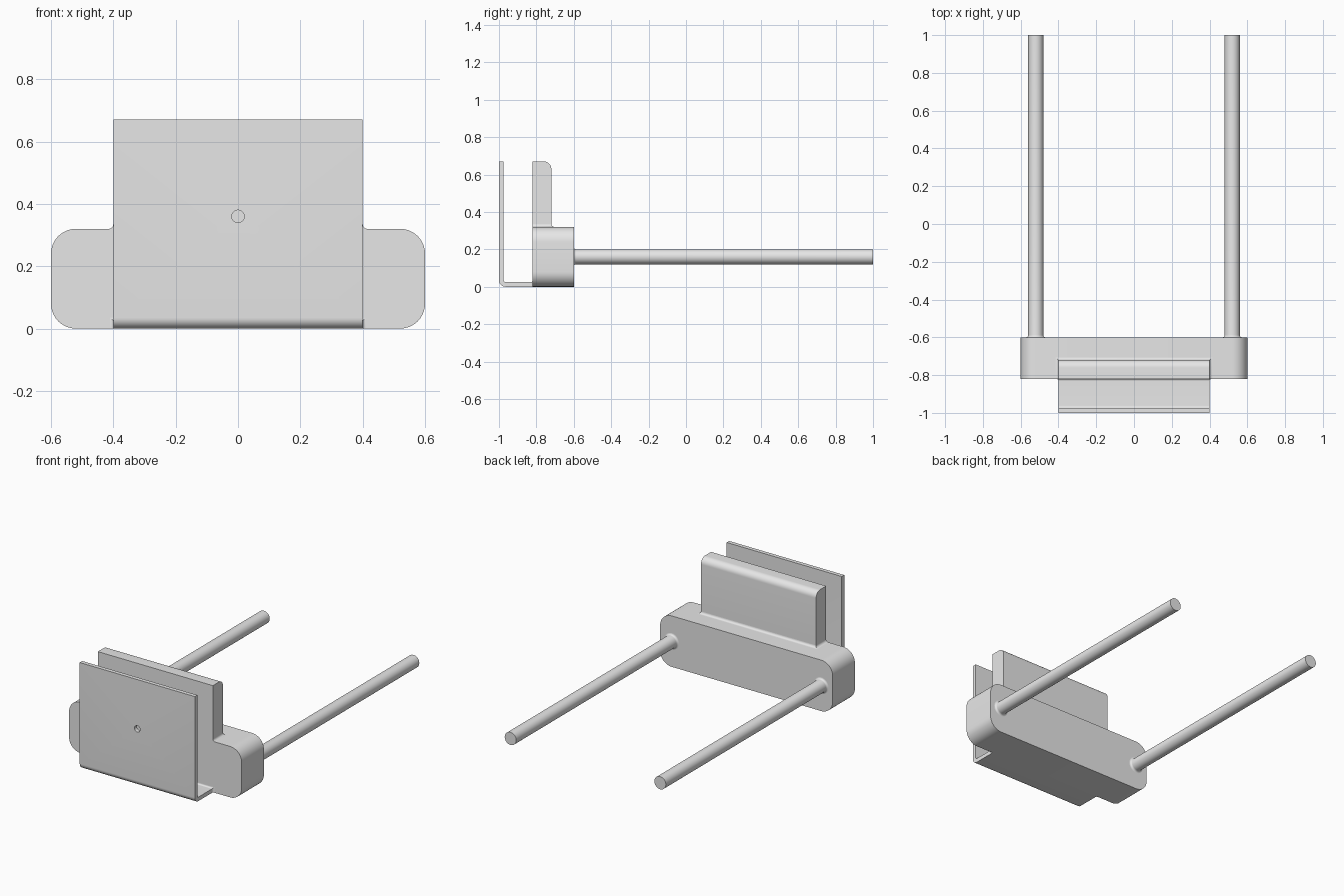
import bpy
import bmesh
from math import sin, cos, pi, radians

cube = bpy.data.objects.get("Cube")
if cube:
    bpy.data.objects.remove(cube, do_unlink=True)

grey = bpy.data.materials.new("light grey")
grey.use_nodes = True
COLOUR = (0.8, 0.8, 0.8, 1)
grey.diffuse_color = COLOUR
grey.node_tree.nodes["Principled BSDF"].inputs["Base Color"].default_value = COLOUR


def loft(name, rings):
    """Skin a list of equal-length rings of points and cap both ends."""
    bm = bmesh.new()
    loops = [[bm.verts.new(p) for p in ring] for ring in rings]
    count = len(loops[0])
    for a, b in zip(loops, loops[1:]):
        for i in range(count):
            j = (i + 1) % count
            bm.faces.new((a[i], a[j], b[j], b[i]))
    bm.faces.new(loops[0])
    bm.faces.new(loops[-1])
    bmesh.ops.recalc_face_normals(bm, faces=bm.faces)
    mesh = bpy.data.meshes.new(name)
    bm.to_mesh(mesh)
    bm.free()
    mesh.materials.append(grey)
    obj = bpy.data.objects.new(name, mesh)
    bpy.context.collection.objects.link(obj)
    return obj


def smooth(obj):
    bpy.ops.object.select_all(action='DESELECT')
    obj.select_set(True)
    bpy.context.view_layer.objects.active = obj
    bpy.ops.object.shade_smooth_by_angle(angle=radians(30))


def rounded(corners, steps=10):
    """Outline from (a, b, radius) right-angled corners."""
    points = []
    for i, (a, b, r) in enumerate(corners):
        if r == 0:
            points.append((a, b))
            continue
        pa, pb, _ = corners[i - 1]
        na, nb, _ = corners[(i + 1) % len(corners)]
        lu = abs(pa - a) + abs(pb - b)
        lv = abs(na - a) + abs(nb - b)
        u = ((pa - a) / lu, (pb - b) / lu)
        v = ((na - a) / lv, (nb - b) / lv)
        for k in range(steps + 1):
            t = pi / 2 * k / steps
            cu, cv = 1 - sin(t), 1 - cos(t)
            points.append((a + r * (u[0] * cu + v[0] * cv),
                           b + r * (u[1] * cu + v[1] * cv)))
    return points


def flare(f, steps=6):
    """(outward offset, distance) pairs of a concave fillet."""
    angles = [pi / 2 * k / steps for k in range(steps + 1)]
    return [(f * (1 - sin(t)), f * (1 - cos(t))) for t in angles]


FRONT, BACK, JAW_BACK = -0.82, -0.6, -0.72
BASE_TOP, TOP, HALF, THICK = 0.32, 0.67, 0.4, 0.025
JAW_F, LIP_F = 0.015, 0.01

# Base block, rounded in the front outline
outline = rounded([(-0.6, 0, 0.08), (0.6, 0, 0.08),
                   (0.6, BASE_TOP, 0.08), (-0.6, BASE_TOP, 0.08)])
smooth(loft("base_block", [[(x, y, z) for x, z in outline] for y in (FRONT, BACK)]))

# Rear jaw with a rounded top back edge, on a filleted foot
side = rounded([(FRONT, BASE_TOP + JAW_F, 0), (JAW_BACK, BASE_TOP + JAW_F, 0),
                (JAW_BACK, TOP, 0.04), (FRONT, TOP, 0)])
smooth(loft("rear_jaw", [[(x, y, z) for y, z in side] for x in (-HALF, HALF)]))
smooth(loft("jaw_fillet", [
    [(-HALF - o, FRONT, BASE_TOP + h), (HALF + o, FRONT, BASE_TOP + h),
     (HALF + o, JAW_BACK + o, BASE_TOP + h), (-HALF - o, JAW_BACK + o, BASE_TOP + h)]
    for o, h in flare(JAW_F)]))

# Front clip: thin bent plate with a small round hole
end = FRONT - LIP_F
bend = rounded([(-1, TOP, 0), (-1, 0, 0.035), (end, 0, 0), (end, THICK, 0),
                (-1 + THICK, THICK, 0.012), (-1 + THICK, TOP, 0)])
clip = loft("front_clip", [[(x, y, z) for y, z in bend] for x in (-HALF, HALF)])
circle = [(cos(2 * pi * k / 32), sin(2 * pi * k / 32)) for k in range(32)]
cutter = loft("hole_cutter", [[(0.02 * a, y, 0.36 + 0.02 * b) for a, b in circle]
                              for y in (-1.05, -0.93)])
cutter.hide_render = True
cut = clip.modifiers.new("hole", 'BOOLEAN')
cut.operation = 'DIFFERENCE'
cut.object = cutter
cut.solver = 'EXACT'
bpy.context.view_layer.objects.active = clip
bpy.ops.object.modifier_apply(modifier=cut.name)
bpy.data.objects.remove(cutter, do_unlink=True)
smooth(clip)

# Fillet where the clip meets the block
smooth(loft("clip_fillet", [
    [(-HALF - o, FRONT - h, 0), (HALF + o, FRONT - h, 0),
     (HALF + o, FRONT - h, THICK + o), (-HALF - o, FRONT - h, THICK + o)]
    for o, h in flare(LIP_F)]))

# Two long rods, flared at the root
for label, x in (("left_rod", 0.52), ("right_rod", -0.52)):
    sections = [(0.04 + o, BACK + h) for o, h in flare(0.012)] + [(0.04, 1)]
    smooth(loft(label, [[(x + r * a, y, 0.16 + r * b) for a, b in circle]
                        for r, y in sections]))
